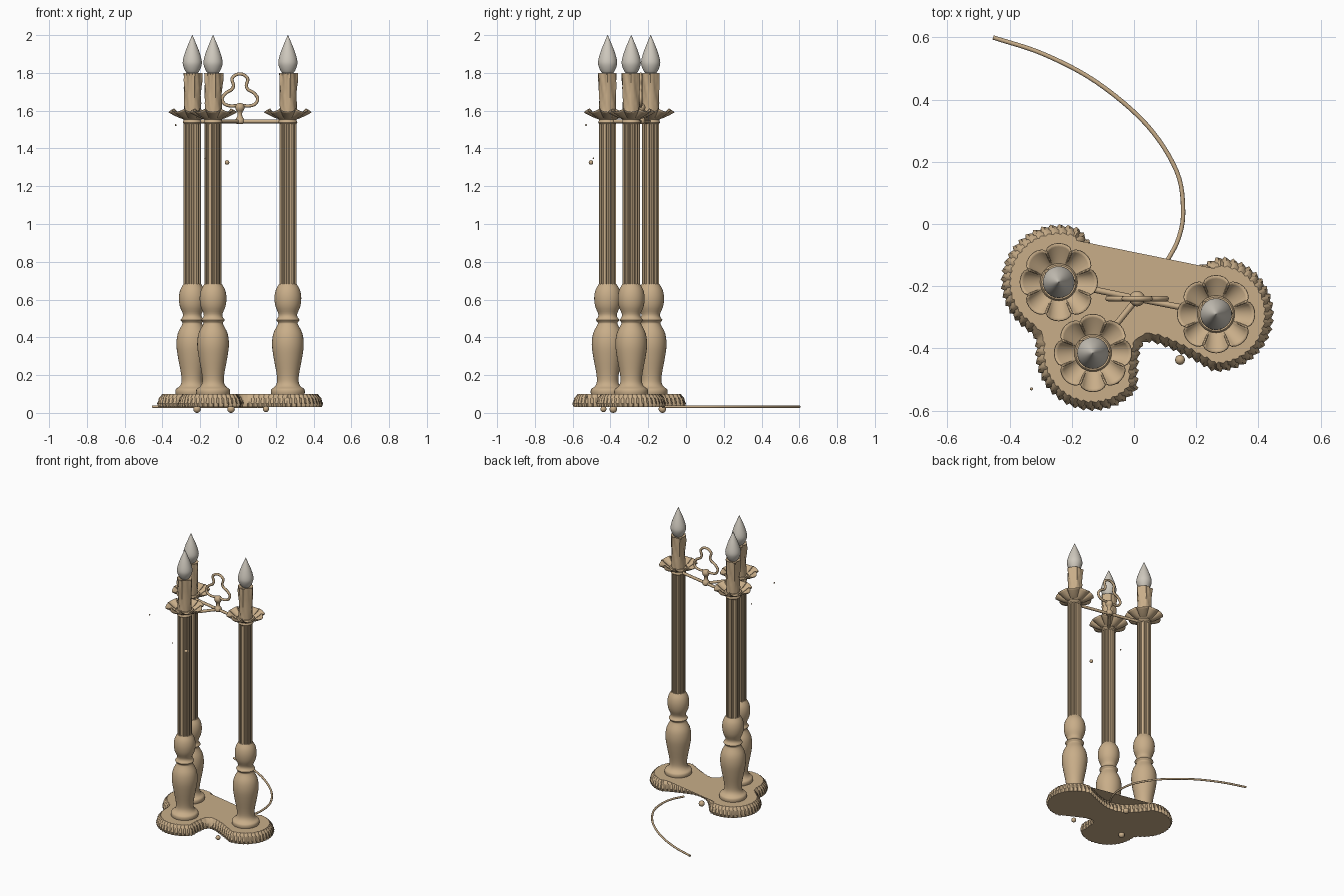
import bpy, math
from mathutils import Vector

cube = bpy.data.objects.get("Cube")
if cube:
    bpy.data.objects.remove(cube, do_unlink=True)


def material(name, rgb):
    m = bpy.data.materials.new(name)
    m.use_nodes = True
    m.diffuse_color = (*rgb, 1)
    m.node_tree.nodes["Principled BSDF"].inputs["Base Color"].default_value = (*rgb, 1)
    return m


tan = material("antique tan", (0.58, 0.42, 0.25))
glass = material("frosted bulb", (0.62, 0.58, 0.51))

TAU = math.tau
candles = {"left": (0.264, -0.29), "right_back": (-0.242, -0.187), "right_front": (-0.132, -0.415)}
hub = Vector((0.01, -0.24))


def spline(pts, steps=6):
    """Smooth path through the given points."""
    pts = [Vector(p) for p in pts]
    ext = [2 * pts[0] - pts[1]] + pts + [2 * pts[-1] - pts[-2]]
    out = []
    for a, b, c, d in zip(ext, ext[1:], ext[2:], ext[3:]):
        for i in range(steps):
            t = i / steps
            out.append(b + (c - a) * t / 2 + (a - 2.5 * b + 2 * c - d / 2) * t * t
                       + (1.5 * (b - c) + (d - a) / 2) * t ** 3)
    return out + [pts[-1]]


def mesh_object(name, verts, faces, mat, at=(0, 0)):
    me = bpy.data.meshes.new(name)
    me.from_pydata(verts, [], faces)
    me.materials.append(mat)
    ob = bpy.data.objects.new(name, me)
    ob.location = (at[0], at[1], 0)
    bpy.context.collection.objects.link(ob)
    return ob


def loft(name, rings, mat, at=(0, 0)):
    """Skin closed rings of equal length and cap both ends."""
    n = len(rings[0])
    verts = [p for ring in rings for p in ring]
    faces = [(k * n + i, k * n + (i + 1) % n, (k + 1) * n + (i + 1) % n, (k + 1) * n + i)
             for k in range(len(rings) - 1) for i in range(n)]
    faces += [tuple(reversed(range(n))), tuple(range(len(verts) - n, len(verts)))]
    return mesh_object(name, verts, faces, mat, at)


def lathe(name, profile, mat, at, segs=32, ripple=lambda a, z: 0):
    rings = []
    for r, z in profile:
        ring = []
        for i in range(segs):
            a = TAU * i / segs
            q = r + ripple(a, z)
            ring.append((q * math.cos(a), q * math.sin(a), z))
        rings.append(ring)
    return loft(name, rings, mat, at)


def tube(name, pts, radius, cyclic=False):
    cu = bpy.data.curves.new(name, "CURVE")
    cu.dimensions = "3D"
    cu.bevel_depth = radius
    cu.bevel_resolution = 2
    cu.use_fill_caps = True
    sp = cu.splines.new("POLY")
    sp.points.add(len(pts) - 1)
    for p, co in zip(sp.points, pts):
        p.co = (*co, 1)
    sp.use_cyclic_u = cyclic
    cu.materials.append(tan)
    bpy.context.collection.objects.link(bpy.data.objects.new(name, cu))


def ball(name, co, r):
    bpy.ops.mesh.primitive_uv_sphere_add(segments=16, ring_count=10, radius=r, location=co)
    bpy.context.object.name = name
    bpy.context.object.data.materials.append(tan)


# Three-lobed base outline: tapered arms blended together around the hub
core = Vector((-0.02, -0.275))


def body(p):
    total = 0
    for c in candles.values():
        d = Vector(c) - core
        t = min(1, max(0, (p - core).dot(d) / d.length_squared))
        total += math.exp(-60 * ((p - core - d * t).length - 0.08 - 0.102 * t ** 1.5))
    return -math.log(total) / 60


outline = []
for i in range(720):
    ray = Vector((math.cos(TAU * i / 720), math.sin(TAU * i / 720)))
    dist = 0.6
    for _ in range(40):
        dist -= body(core + ray * dist) * 0.7
    outline.append(core + ray * dist)

# Resample evenly by length so the rope teeth are regular
teeth, per = 92, 4
n = teeth * per
lengths = [0]
for a, b in zip(outline, outline[1:] + outline[:1]):
    lengths.append(lengths[-1] + (b - a).length)
even, j = [], 0
for i in range(n):
    want = lengths[-1] * i / n
    while lengths[j + 1] < want:
        j += 1
    f = (want - lengths[j]) / (lengths[j + 1] - lengths[j])
    even.append(outline[j].lerp(outline[(j + 1) % len(outline)], f))

rings = []
for z, inset, amp, twist in ((0.03, 0.004, 0.008, 0), (0.05, 0, 0.012, 0.7), (0.08, 0.01, 0.012, 1.6),
                             (0.1, 0.025, 0.008, 2.3), (0.1, 0.04, 0, 0)):
    ring = []
    for i, p in enumerate(even):
        t = (even[(i + 1) % n] - even[i - 1]).normalized()
        out = Vector((t.y, -t.x))
        saw = ((i + twist) % per) / per - 0.5
        q = p + out * (amp * saw - inset)
        ring.append((q.x, q.y, z))
    rings.append(ring)
loft("base", rings, tan)

# Profiles shared by every candle: radius, height
baluster = [(0.088, 0.098), (0.09, 0.112), (0.086, 0.127), (0.068, 0.14), (0.057, 0.165), (0.06, 0.21),
            (0.075, 0.29), (0.084, 0.36), (0.077, 0.42), (0.055, 0.465), (0.052, 0.478), (0.062, 0.492),
            (0.052, 0.506), (0.05, 0.525), (0.066, 0.565), (0.071, 0.61), (0.064, 0.65), (0.047, 0.682)]
bulb = [(0.012, 1.785), (0.034, 1.805), (0.049, 1.84), (0.049, 1.87), (0.036, 1.915), (0.018, 1.96), (0.001, 2.0)]
cup = [(0.044, 1.53), (0.05, 1.538), (0.046, 1.552), (0.06, 1.565), (0.055, 1.575)]


def flutes(a, z):
    return -0.006 * (math.cos(12 * a) > 0.4)


def drips(a, z):
    h = (z - 1.58) / 0.21
    runs = max(0, math.sin(3 * a + 1)) ** 3 + max(0, math.sin(5 * a + 2)) ** 4
    return 0.007 * runs * h + 0.003 * math.sin(7 * a + 9 * h)


def petals(name, at):
    """Ring of eight cupped, round-ended petals."""
    verts, faces, m = [], [], 8
    for k in range(8):
        start = len(verts)
        for v in range(m + 1):
            for u in range(m + 1):
                s, t = 2 * u / m - 1, v / m
                r = 0.042 + t * (0.055 + 0.027 * math.sqrt(1 - 0.95 * s * s))
                a = TAU / 8 * (k + s * 0.51)
                z = 1.558 + 0.036 * t ** 1.3 + 0.018 * s * s * t
                verts.append((r * math.cos(a), r * math.sin(a), z))
        for v in range(m):
            for u in range(m):
                c = start + v * (m + 1) + u
                faces.append((c, c + m + 1, c + m + 2, c + 1))
    ob = mesh_object(name, verts, faces, tan, at)
    sol = ob.modifiers.new("thickness", "SOLIDIFY")
    sol.thickness = 0.004


for side, at in candles.items():
    lathe("baluster_" + side, spline(baluster, 3), tan, at)
    lathe("fluted_column_" + side, [(0.046, 0.67), (0.046, 1.54)], tan, at, 72, flutes)
    lathe("cup_" + side, spline(cup, 3), tan, at)
    petals("petals_" + side, at)
    sleeve = [(0.042 + 0.003 * abs(i - 3) / 3, 1.56 + 0.04 * i) for i in range(7)]
    lathe("candle_sleeve_" + side, sleeve + [(0.034, 1.795)], tan, at, 48, drips)
    lathe("flame_bulb_" + side, spline(bulb, 4), glass, at)
    tube("arm_" + side, [(*hub, 1.543), (*at, 1.543)], 0.01)

# Finial and three-lobed carrying loop
finial = [(0.016, 1.53), (0.024, 1.54), (0.022, 1.556), (0.013, 1.57), (0.013, 1.59), (0.022, 1.605), (0.025, 1.62),
          (0.018, 1.635), (0.005, 1.64)]
lathe("finial", spline(finial, 3), tan, hub, 20)
half = [(0, 1.63), (0.045, 1.625), (0.08, 1.635), (0.094, 1.665), (0.072, 1.695), (0.043, 1.712),
        (0.034, 1.735), (0.042, 1.768), (0.022, 1.789), (0, 1.794)]
loop = half + [(-x, z) for x, z in half[-2:0:-1]] + half[:1]
tube("carrying_loop", [(hub.x + p.x, hub.y, p.y) for p in spline(loop, 5)[:-1]], 0.0085, True)

# Power cord lying behind the base
cord = [(0.103, -0.125), (0.142, -0.05), (0.158, 0.04), (0.137, 0.17), (0.04, 0.32), (-0.12, 0.456),
        (-0.29, 0.546), (-0.453, 0.6)]
tube("cord", [(p.x, p.y, 0.033) for p in spline(cord)], 0.007)

# Feet and loose wax drops
for i, (x, y) in enumerate(((-0.037, -0.125), (0.148, -0.437), (-0.217, -0.385))):
    ball("foot_%d" % i, (x, y, 0.02), 0.02 if i != 1 else 0.016)
for i, (x, y, z, r) in enumerate(((-0.058, -0.503, 1.326, 0.012), (-0.33, -0.53, 1.524, 0.005),
                                  (-0.175, -0.49, 1.348, 0.004))):
    ball("wax_drop_%d" % i, (x, y, z), r)

# Smooth shading with crisp edges
bpy.ops.object.select_all(action="DESELECT")
for ob in bpy.context.collection.objects:
    if ob.type == "MESH":
        ob.select_set(True)
        bpy.context.view_layer.objects.active = ob
bpy.ops.object.shade_smooth_by_angle(angle=math.radians(35))
